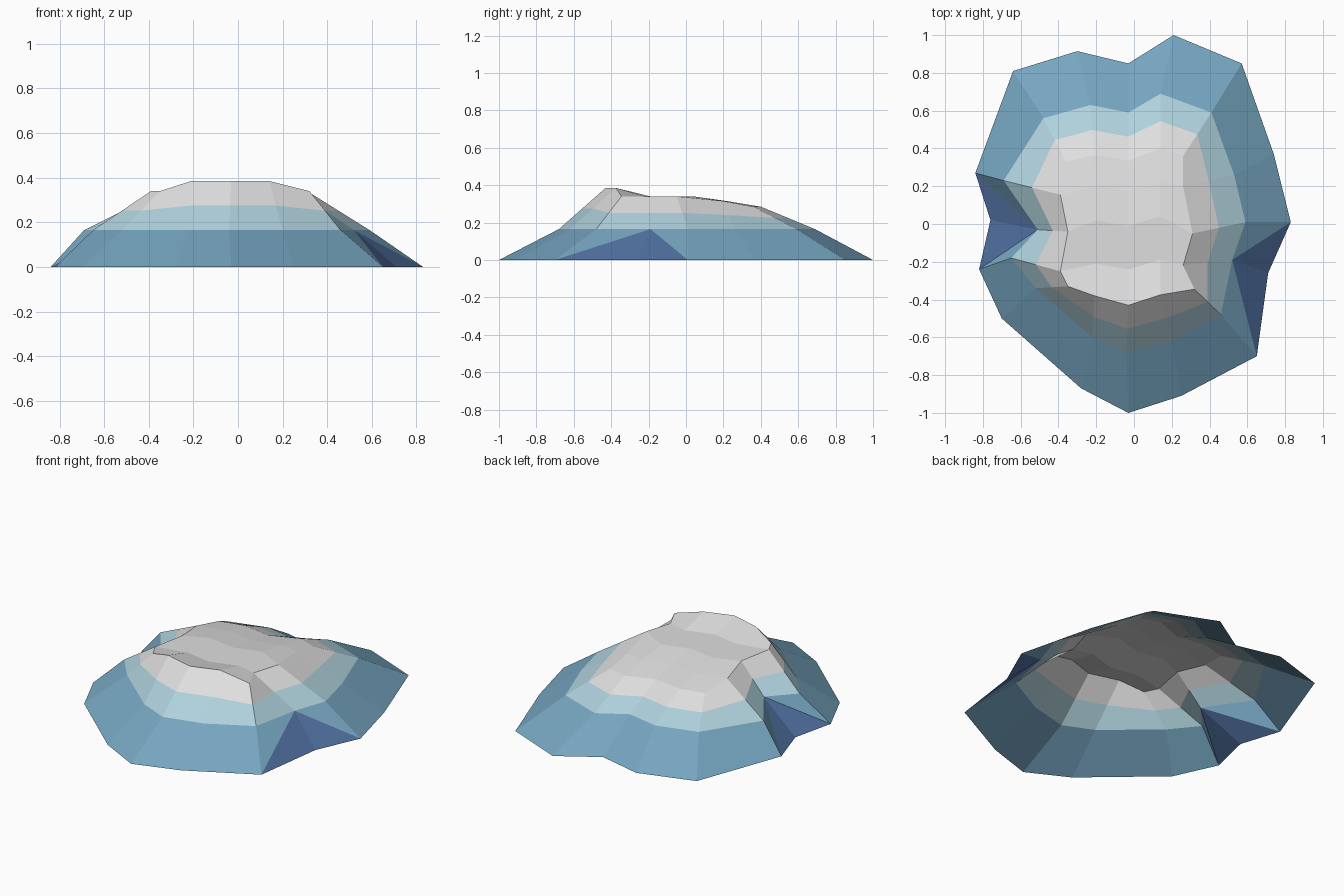
import bpy, bmesh

if "Cube" in bpy.data.objects:
    bpy.data.objects.remove(bpy.data.objects["Cube"])


def material(name, rgb):
    m = bpy.data.materials.new(name)
    m.diffuse_color = (*rgb, 1)
    m.use_nodes = True
    m.node_tree.nodes["Principled BSDF"].inputs["Base Color"].default_value = m.diffuse_color
    return m


mats = [material("snow_white", (0.74, 0.74, 0.74)),
        material("pale_ice", (0.43, 0.64, 0.72)),
        material("blue_ice", (0.18, 0.38, 0.53)),
        material("deep_ice", (0.08, 0.16, 0.35))]
SNOW, PALE, BLUE, DEEP = range(4)

# Outlines run counterclockwise from the right middle, 16 points each
foot = [(.83, .01), (.74, .37), (.57, .85), (.21, 1), (-.03, .85), (-.3, .915),
        (-.64, .81), (-.84, .27), (-.76, .02), (-.82, -.24), (-.7, -.5),
        (-.28, -.87), (-.03, -1), (.25, -.91), (.65, -.7), (.71, -.26)]
shelf = [(.59, .01), (.53, .26), (.41, .59), (.14, .69), (-.03, .59), (-.23, .63),
         (-.48, .56), (-.69, .23), (-.51, -.03), (-.65, -.18), (-.52, -.34),
         (-.22, -.6), (-.04, -.68), (.2, -.62), (.46, -.48), (.52, -.19)]
rim = [(.31, -.05), (.26, .2), (.26, .36), (.14, .4), (-.03, .335), (-.21, .365),
       (-.36, .33), (-.39, .155), (-.35, -.04), (-.39, -.25), (-.35, -.33),
       (-.21, -.38), (-.03, -.43), (.14, -.375), (.32, -.345), (.26, -.22)]
rim_z = [.34, .315, .285, .285, .285, .285, .285, .315, .34, .34, .34,
         .385, .385, .385, .34, .34]

bm = bmesh.new()
N = 16
r0 = [bm.verts.new((x, y, 0)) for x, y in foot]
r1 = [bm.verts.new((x, y, .165)) for x, y in shelf]
r3 = [bm.verts.new((x, y, z)) for (x, y), z in zip(rim, rim_z)]
r2 = [bm.verts.new((a.co + b.co) / 2) for a, b in zip(r1, r3)]


def face(verts, mat):
    f = bm.faces.new(verts)
    f.material_index = mat
    f.smooth = False


# Sloping bands, with a deep notch in the foot band on each side
for i in range(N):
    j = (i + 1) % N
    if i in (14, 7):
        face((r0[i], r0[j], r1[j]), DEEP)
        face((r0[i], r1[j], r1[i]), BLUE)
    elif i in (15, 8):
        face((r0[i], r0[j], r1[i]), DEEP)
        face((r0[j], r1[j], r1[i]), BLUE)
    else:
        face((r0[i], r0[j], r1[j], r1[i]), BLUE)
    face((r1[i], r1[j], r2[j], r2[i]), PALE)
    face((r2[i], r2[j], r3[j], r3[i]), SNOW)

# Snow cap: 5 x 5 grid filling the rim, rows from front to back
rows = [r3[10:15]]
for left, right, y, z in ((9, 15, -.21, .34), (8, 0, .02, .34), (7, 1, .20, .315)):
    inner = [bm.verts.new((x, y + dy, z))
             for x, dy in ((-.2, 0), (-.03, -.03), (.14, .02))]
    rows.append([r3[left], *inner, r3[right]])
rows.append(r3[2:7][::-1])
for a, b in zip(rows, rows[1:]):
    for c in range(4):
        face((a[c], a[c + 1], b[c + 1], b[c]), SNOW)

mesh = bpy.data.meshes.new("snow_mound")
bm.to_mesh(mesh)
bm.free()
for m in mats:
    mesh.materials.append(m)
bpy.context.collection.objects.link(bpy.data.objects.new("snow_mound", mesh))
